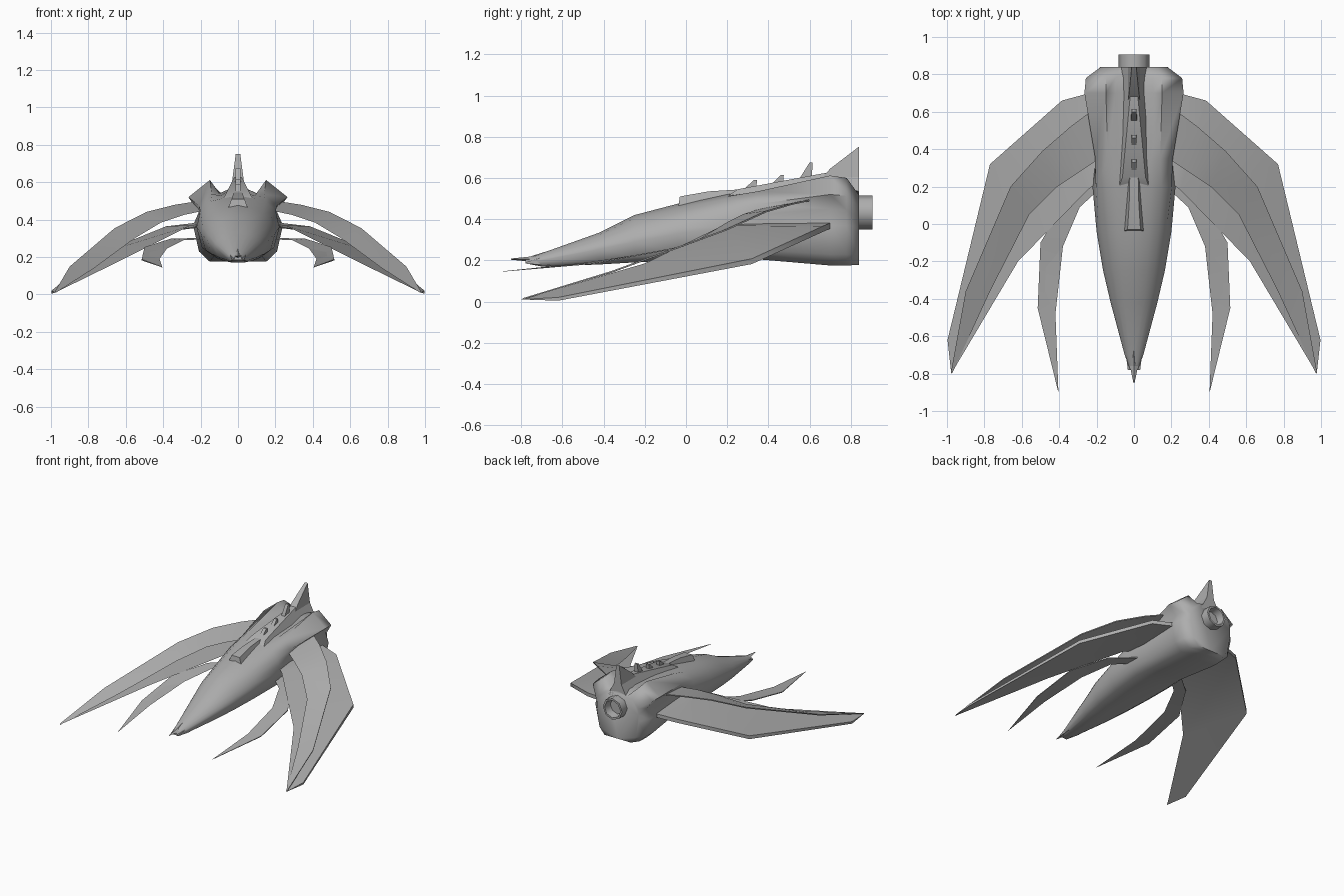
import bpy, bmesh, math

if "Cube" in bpy.data.objects:
    bpy.data.objects.remove(bpy.data.objects["Cube"])

grey = bpy.data.materials.new("dark_grey")
grey.diffuse_color = (.42, .42, .42, 1)
grey.use_nodes = True
grey.node_tree.nodes["Principled BSDF"].inputs["Base Color"].default_value = grey.diffuse_color


def finish(name, bm, mirror=False, smooth=None):
    bmesh.ops.recalc_face_normals(bm, faces=bm.faces)
    me = bpy.data.meshes.new(name)
    bm.to_mesh(me)
    bm.free()
    me.materials.append(grey)
    ob = bpy.data.objects.new(name, me)
    bpy.context.collection.objects.link(ob)
    if smooth:
        bpy.ops.object.select_all(action='DESELECT')
        ob.select_set(True)
        bpy.context.view_layer.objects.active = ob
        bpy.ops.object.shade_smooth_by_angle(angle=math.radians(smooth))
    if mirror:
        m = ob.modifiers.new("mirror", 'MIRROR')
        m.use_mirror_merge = False
    return ob


def loft(name, sections, mirror=False, smooth=None):
    """Skin a row of closed rings and cap both ends."""
    bm = bmesh.new()
    rings = [[bm.verts.new(p) for p in s] for s in sections]
    n = len(rings[0])
    for a, b in zip(rings, rings[1:]):
        for i in range(n):
            j = (i + 1) % n
            bm.faces.new((a[i], a[j], b[j], b[i]))
    bm.faces.new(rings[0])
    bm.faces.new(rings[-1])
    return finish(name, bm, mirror, smooth)


def blade(name, stations):
    """Mirrored wing: blunt outer edge, sharp inner edge."""
    secs = []
    for (ox, oy, oz), inner, t in stations:
        secs.append([(ox, oy, oz + t), (ox, oy, oz - t), inner])
    return loft(name, secs, mirror=True, smooth=40)


def plate(name, outline, base, top, zmin, zmax):
    """Upright side profile (y, z) whose half width narrows with height."""
    secs = []
    for s in (-1, 1):
        secs.append([(s * (base + (top - base) * (z - zmin) / (zmax - zmin)), y, z)
                     for y, z in outline])
    return loft(name, secs, smooth=40)


# Fuselage with shoulder humps swelling out of the rear upper sides
# y, half width, bottom, widest height, top, hump amount
hump = [(.1, .54), (.15, .612), (.265, .52), (.205, .45)]
body = []
for y, w, zb, zm, zt, s in [
        (-.78, .02, .185, .195, .205, 0), (-.7, .05, .17, .2, .235, 0),
        (-.42, .125, .18, .255, .335, 0), (-.25, .165, .19, .29, .42, 0),
        (-.04, .2, .2, .33, .475, 0), (.2, .222, .21, .36, .525, .15),
        (.35, .205, .205, .37, .545, .35), (.7, .24, .175, .37, .585, 1),
        (.78, .235, .175, .37, .575, .88), (.84, .18, .178, .36, .55, .2)]:
    h, d = zt - zm, zm - zb
    upper = [(.42 * w, zm + .88 * h), (.66 * w, zm + .71 * h),
             (.86 * w, zm + .45 * h), (.95 * w, zm + .22 * h)]
    upper = [(x + (hx - x) * s, z + (hz - z) * s) for (x, z), (hx, hz) in zip(upper, hump)]
    half = upper + [(w, zm), (.87 * w, zb + .28 * d), (.63 * w, zb)]
    ring = [(0, y, zt)] + [(x, y, z) for x, z in half] + [(0, y, zb)]
    ring += [(-x, y, z) for x, z in reversed(half)]
    body.append(ring)
loft("fuselage", body, smooth=65)

# Wings: outer edge, inner edge, half thickness
blade("lower_wing", [((.2, .71, .372), (.2, .22, .375), .014),
                     ((.385, .66, .35), (.25, .18, .37), .014),
                     ((.77, .32, .195), (.62, -.2, .185), .013),
                     ((.997, -.62, .012), (.977, -.8, .01), .008)])
blade("upper_wing", [((.18, .64, .5), (.17, .36, .45), .004),
                     ((.34, .52, .475), (.29, .28, .425), .004),
                     ((.49, .39, .437), (.41, .2, .385), .004),
                     ((.66, .2, .35), (.56, .05, .295), .004),
                     ((.9, -.36, .145), (.77, -.36, .14), .004),
                     ((.978, -.79, .014), (.973, -.8, .01), .003)])
blade("front_fin", [((.17, .3, .3), (.17, .2, .295), .003),
                    ((.36, .14, .295), (.29, .09, .29), .003),
                    ((.5, -.1, .25), (.38, -.12, .245), .003),
                    ((.515, -.45, .185), (.42, -.48, .19), .003),
                    ((.407, -.89, .146), (.404, -.9, .145), .001)])

# Beak and jaw prongs at the nose
beak = []
for y, w, z, h in [(-.85, .003, .206, .003), (-.76, .022, .206, .012), (-.64, .012, .235, .02)]:
    beak.append([(0, y, z + h), (w, y, z), (0, y, z - h), (-w, y, z)])
loft("beak", beak)
prong = []
for y, x, z, h in [(-.78, .025, .187, .003), (-.66, .04, .2, .025)]:
    prong.append([(x - .012, y, z - h), (x + .008, y, z - h),
                  (x + .008, y, z + h), (x - .012, y, z + h)])
loft("jaw_prong", prong, mirror=True)

# Tail fin, dorsal ridge, canopy crest and back spikes
plate("tail_fin", [(.66, .6), (.7, .645), (.84, .752), (.84, .54), (.7, .54)],
      .04, .012, .54, .752)
plate("dorsal_ridge", [(.2, .51), (.25, .545), (.68, .625), (.84, .63), (.84, .5), (.3, .5)],
      .085, .018, .5, .63)
plate("canopy_crest", [(-.04, .44), (-.03, .51), (.11, .535), (.27, .545), (.27, .46)],
      .06, .022, .44, .545)
for i, (y, z, h) in enumerate([(.28, .545, .045), (.41, .565, .05), (.55, .595, .08)]):
    plate(f"back_spike_{i}", [(y, z), (y + .05, z + h), (y + .065, z + h), (y + .06, z - .02),
                              (y, z - .02)], .016, .012, z - .02, z + h)

# Hollow engine nozzle
nozzle = []
for y, r in [(.8, .083), (.905, .083), (.905, .068), (.845, .06)]:
    nozzle.append([(r * math.cos(a), y, .433 + r * math.sin(a))
                   for a in [math.radians(45 * k) for k in range(8)]])
loft("engine_nozzle", nozzle, smooth=50)
